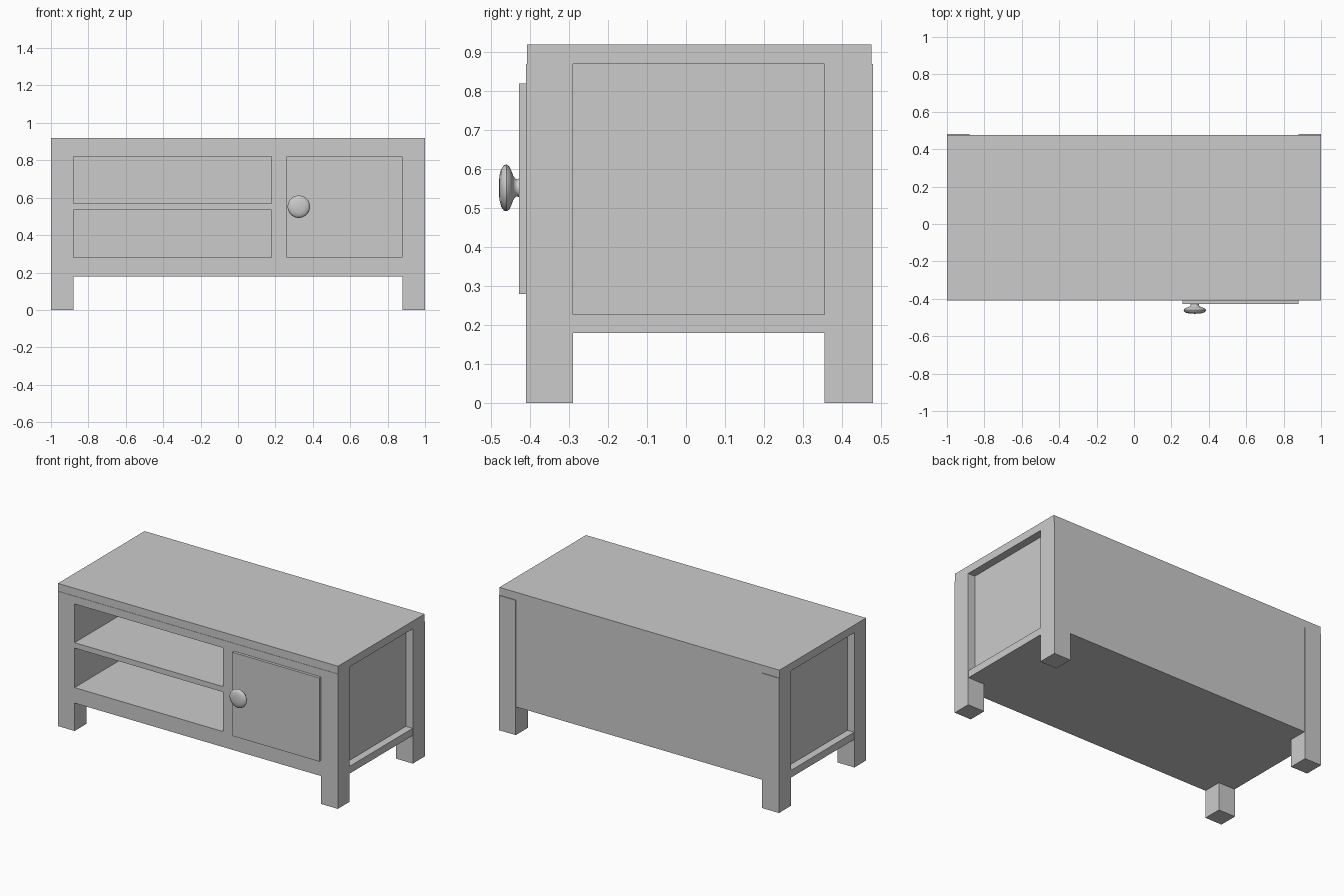
import bpy, bmesh, math
from mathutils import Matrix, Vector

if "Cube" in bpy.data.objects:
    bpy.data.objects.remove(bpy.data.objects["Cube"])


def box(name, x, y, z):
    """Axis-aligned box from (min, max) pairs."""
    bm = bmesh.new()
    bmesh.ops.create_cube(bm, size=1)
    for v in bm.verts:
        v.co = Vector([a + (b - a) * (c + 0.5) for c, (a, b) in zip(v.co, (x, y, z))])
    me = bpy.data.meshes.new(name)
    bm.to_mesh(me)
    bm.free()
    ob = bpy.data.objects.new(name, me)
    bpy.context.collection.objects.link(ob)
    return ob


def mirror_x(ob):
    ob.modifiers.new("Mirror", 'MIRROR').use_axis[0] = True


FRONT, BACK, INNER = -0.41, 0.475, 0.43
BOTTOM, UNDER_TOP = 0.18, 0.87

# Table top, a hair inside the legs
box("table_top", (-1, 1), (-0.408, BACK), (UNDER_TOP, 0.92))

# Corner legs and the lower side rails between them
mirror_x(box("front_leg", (0.88, 1), (FRONT, -0.29), (0, UNDER_TOP)))
mirror_x(box("back_leg", (0.88, 1), (0.355, 0.48), (0, UNDER_TOP)))
mirror_x(box("side_rail", (0.95, 0.998), (-0.29, 0.355), (BOTTOM, 0.227)))

# Recessed side panels and back panel
mirror_x(box("side_panel", (0.88, 0.95), (-0.29, 0.355), (BOTTOM, UNDER_TOP)))
box("back_panel", (-0.88, 0.88), (INNER, BACK), (BOTTOM, UNDER_TOP))

# Boards framing the two open compartments
box("base_board", (-0.88, 0.88), (FRONT, INNER), (BOTTOM, 0.28))
box("upper_board", (-0.88, 0.88), (FRONT, INNER), (0.82, UNDER_TOP))
box("middle_shelf", (-0.88, 0.18), (FRONT, INNER), (0.535, 0.57))
box("divider", (0.18, 0.26), (FRONT, INNER), (0.28, 0.82))

# Door standing slightly proud of the front
box("door", (0.26, 0.88), (-0.428, FRONT), (0.28, 0.82))

# Turned door knob: (radius, distance from door) spun around the y axis
profile = [(0, -0.004), (0.026, -0.004), (0.022, 0.004), (0.023, 0.009), (0.031, 0.015),
           (0.045, 0.020), (0.055, 0.025), (0.060, 0.032), (0.058, 0.039),
           (0.048, 0.046), (0.030, 0.0505), (0, 0.052)]
bm = bmesh.new()
verts = [bm.verts.new((r, -d, 0)) for r, d in profile]
edges = [bm.edges.new(p) for p in zip(verts, verts[1:])]
bmesh.ops.spin(bm, geom=verts + edges, cent=(0, 0, 0), axis=(0, 1, 0),
               angle=math.tau, steps=32, use_duplicate=False)
bmesh.ops.remove_doubles(bm, verts=bm.verts, dist=0.0001)
bmesh.ops.recalc_face_normals(bm, faces=bm.faces)
bmesh.ops.transform(bm, matrix=Matrix.Translation((0.325, -0.428, 0.552)), verts=bm.verts)
me = bpy.data.meshes.new("door_knob")
bm.to_mesh(me)
bm.free()
knob = bpy.data.objects.new("door_knob", me)
bpy.context.collection.objects.link(knob)
bpy.context.view_layer.objects.active = knob
knob.select_set(True)
bpy.ops.object.shade_smooth_by_angle(angle=math.radians(50))
